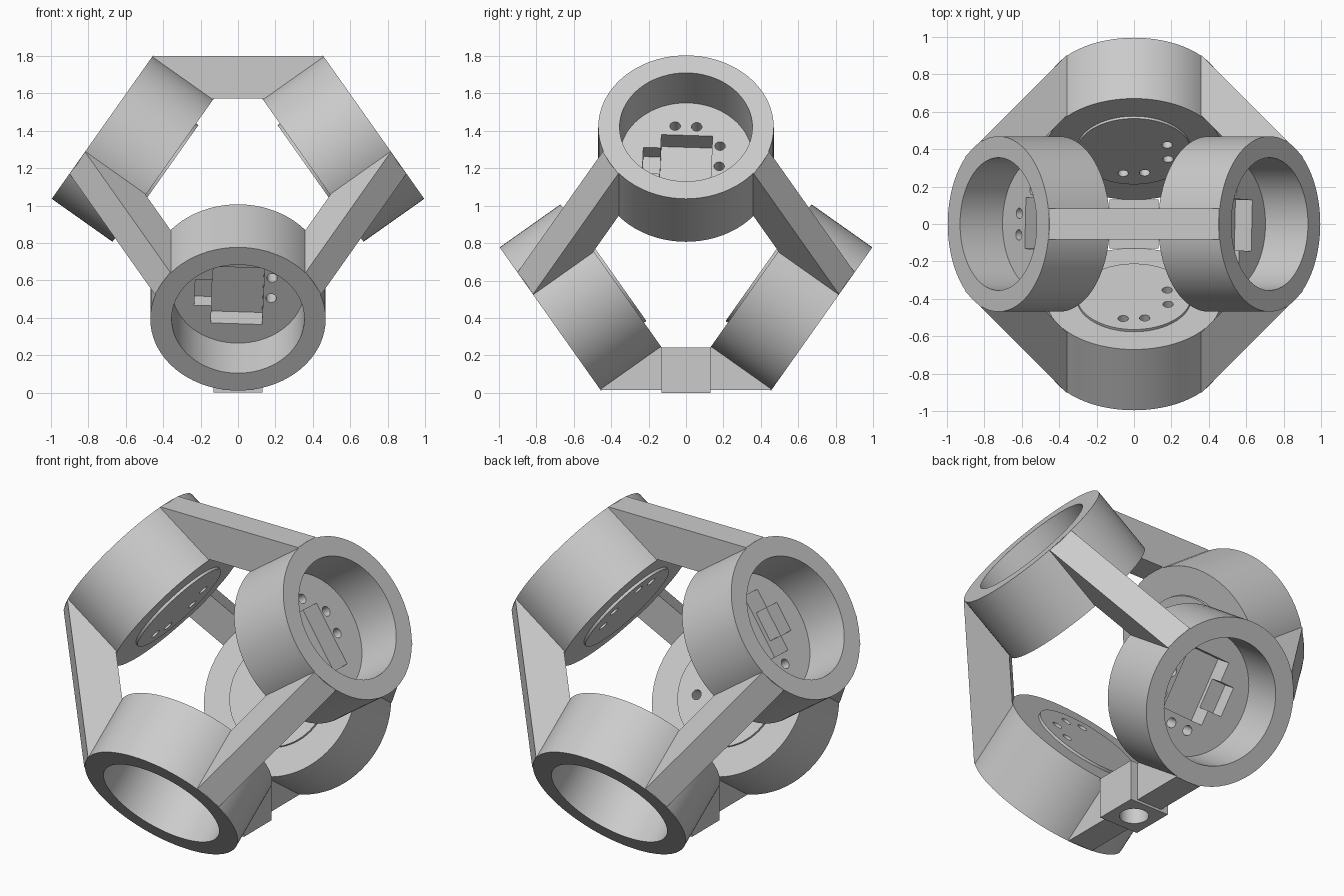
import bpy, bmesh, math
from itertools import combinations
from mathutils import Matrix, Vector

if "Cube" in bpy.data.objects:
    bpy.data.objects.remove(bpy.data.objects["Cube"])

CENTRE = Vector((0, 0, 0.907))
R_OUT, R_BORE, R_DISC = 0.469, 0.355, 0.305     # cup radii
D_IN, D_FLOOR, D_RIM = 0.49, 0.61, 0.888        # distances along the cup axis

grey = bpy.data.materials.new("light_grey")
grey.use_nodes = True
grey.diffuse_color = (0.6, 0.6, 0.6, 1)
grey.node_tree.nodes["Principled BSDF"].inputs["Base Color"].default_value = (0.6, 0.6, 0.6, 1)


def make(name, bm, matrix=Matrix()):
    bmesh.ops.recalc_face_normals(bm, faces=bm.faces)
    mesh = bpy.data.meshes.new(name)
    bm.to_mesh(mesh)
    bm.free()
    mesh.materials.append(grey)
    ob = bpy.data.objects.new(name, mesh)
    ob.matrix_world = matrix
    bpy.context.collection.objects.link(ob)
    return ob


def activate(ob):
    bpy.ops.object.select_all(action="DESELECT")
    ob.select_set(True)
    bpy.context.view_layer.objects.active = ob


def smooth(ob):
    activate(ob)
    bpy.ops.object.shade_smooth_by_angle(angle=math.radians(30))


def frame(x, y, z, origin):
    return Matrix.Translation(origin) @ Matrix((x, y, z)).transposed().to_4x4()


def cylinder(bm, radius, z0, z1, x=0, y=0, sides=64):
    bmesh.ops.create_cone(bm, cap_ends=True, segments=sides, radius1=radius, radius2=radius,
                          depth=z1 - z0, matrix=Matrix.Translation((x, y, (z0 + z1) / 2)))


def box(bm, x0, x1, y0, y1, z0, z1, turn=0):
    place = (Matrix.Rotation(turn, 4, "Z")
             @ Matrix.Translation(((x0 + x1) / 2, (y0 + y1) / 2, (z0 + z1) / 2))
             @ Matrix.Diagonal((x1 - x0, y1 - y0, z1 - z0, 1)))
    bmesh.ops.create_cube(bm, size=1, matrix=place)


def lathe(profile, steps=72):
    bm = bmesh.new()
    verts = [bm.verts.new((r, 0, z)) for r, z in profile]
    edges = [bm.edges.new((verts[i - 1], verts[i])) for i in range(len(verts))]
    bmesh.ops.spin(bm, geom=verts + edges, cent=(0, 0, 0), axis=(0, 0, 1),
                   angle=2 * math.pi, steps=steps, use_duplicate=False)
    bmesh.ops.remove_doubles(bm, verts=bm.verts, dist=1e-5)
    return bm


def cut(ob, fill):
    bm = bmesh.new()
    fill(bm)
    cutter = make("cutter", bm, ob.matrix_world)
    cutter.hide_render = True
    bpy.context.view_layer.update()
    activate(ob)
    mod = ob.modifiers.new("cut", "BOOLEAN")
    mod.operation, mod.solver, mod.object = "DIFFERENCE", "EXACT", cutter
    bpy.ops.object.modifier_apply(modifier=mod.name)
    bpy.data.objects.remove(cutter)


TILT = math.radians(-2.2)


def large_pocket(bm):
    box(bm, -0.137, 0.137, -0.227, 0.142, D_FLOOR - 0.11, 0.7, TILT)


def small_pocket(bm):
    box(bm, -0.23, -0.12, -0.115, 0.055, D_FLOOR - 0.085, 0.7, TILT)


def screw_holes(bm):
    for x, y in ((-0.058, 0.203), (0.057, 0.198), (0.182, 0.072), (0.177, -0.06)):
        cylinder(bm, 0.028, 0.4, 0.7, x, y, 24)


# Four cups pointing to the corners of a tetrahedron, each with a pocketed disc in its floor
s, c = math.sqrt(1 / 3), math.sqrt(2 / 3)
axes = {"left": Vector((c, 0, s)), "right": Vector((-c, 0, s)),
        "front": Vector((0, -c, -s)), "back": Vector((0, c, -s))}
for side, axis in axes.items():
    across = Vector((0, 1, 0)) if axis.z > 0 else Vector((1, 0, 0))
    place = frame(across, axis.cross(across), axis, CENTRE)
    smooth(make(side + "_cup", lathe([
        (R_DISC, D_IN), (R_OUT, D_IN), (R_OUT, D_RIM),
        (R_BORE, D_RIM), (R_BORE, D_FLOOR), (R_DISC, D_FLOOR)]), place))
    bm = bmesh.new()
    cylinder(bm, R_DISC, D_IN - 0.015, D_FLOOR + 0.001, sides=72)
    disc = make(side + "_disc", bm, place)
    for fill in (large_pocket, small_pocket, screw_holes):
        cut(disc, fill)
    smooth(disc)

# Six struts between neighbouring cups, each a trapezoid sunk slightly into the cup walls
half = [(0.455, 0.893), (0.467, 0.877), (0.145, 0.65), (0.133, 0.665)]
outline = half + [(-t, r) for t, r in reversed(half)]
for (name_a, a), (name_b, b) in combinations(axes.items(), 2):
    along, out = (a - b).normalized(), (a + b).normalized()
    bm = bmesh.new()
    face = bm.faces.new([bm.verts.new((t, r, -0.083)) for t, r in outline])
    grown = bmesh.ops.extrude_face_region(bm, geom=[face])["geom"]
    bmesh.ops.translate(bm, vec=(0, 0, 0.166),
                        verts=[v for v in grown if isinstance(v, bmesh.types.BMVert)])
    make(f"{name_a}_{name_b}_strut", bm, frame(along, out, along.cross(out), CENTRE))

# Mounting block under the bottom strut, with a bore through both
bm = bmesh.new()
box(bm, -0.13, 0.13, -0.13, 0.13, 0, 0.243)
block = make("mounting_block", bm)
for ob in (block, bpy.data.objects["front_back_strut"]):
    bm = bmesh.new()
    cylinder(bm, 0.08, -0.1, 0.4, sides=32)
    cutter = make("bore_cutter", bm)
    cutter.hide_render = True
    bpy.context.view_layer.update()
    activate(ob)
    mod = ob.modifiers.new("bore", "BOOLEAN")
    mod.operation, mod.solver, mod.object = "DIFFERENCE", "EXACT", cutter
    bpy.ops.object.modifier_apply(modifier=mod.name)
    bpy.data.objects.remove(cutter)
    smooth(ob)
